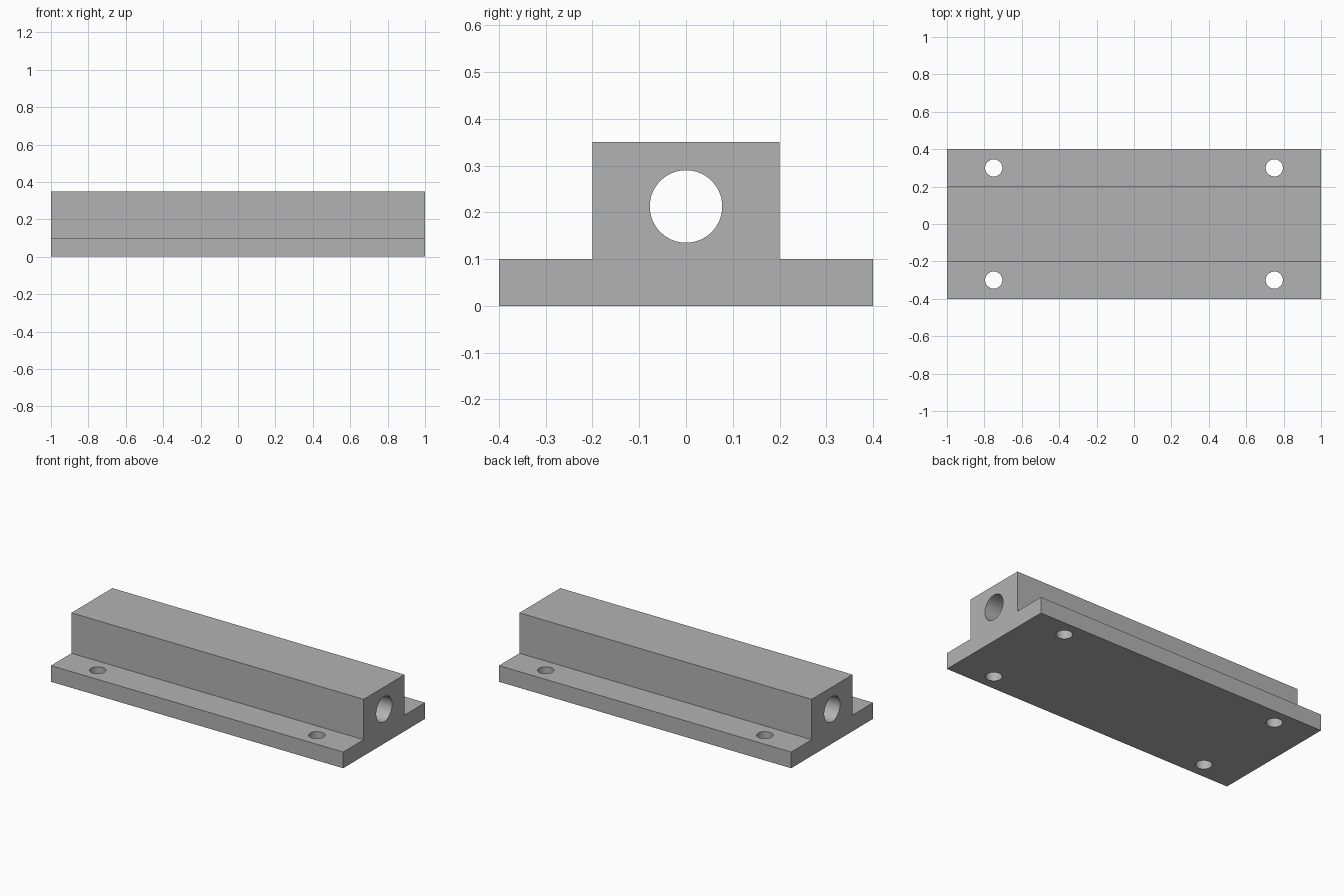
import bpy, bmesh, math

default = bpy.data.objects.get("Cube")
if default:
    bpy.data.objects.remove(default, do_unlink=True)

# Single grey material
grey = bpy.data.materials.new("plain grey")
grey.use_nodes = True
colour = (0.45, 0.45, 0.45, 1)
grey.diffuse_color = colour
grey.node_tree.nodes["Principled BSDF"].inputs["Base Color"].default_value = colour

LENGTH = 2.0


def extruded_profile(name, points):
    """Extrude a y-z profile along the full length in x."""
    bm = bmesh.new()
    face = bm.faces.new([bm.verts.new((-LENGTH / 2, y, z)) for y, z in points])
    side = bmesh.ops.extrude_face_region(bm, geom=[face])
    moved = [v for v in side["geom"] if isinstance(v, bmesh.types.BMVert)]
    bmesh.ops.translate(bm, verts=moved, vec=(LENGTH, 0, 0))
    bmesh.ops.recalc_face_normals(bm, faces=bm.faces)
    mesh = bpy.data.meshes.new(name)
    bm.to_mesh(mesh)
    bm.free()
    mesh.materials.append(grey)
    obj = bpy.data.objects.new(name, mesh)
    bpy.context.collection.objects.link(obj)
    return obj


def drill(target, radius, depth, location, rotation=(0, 0, 0)):
    """Cut a round through hole."""
    bpy.ops.mesh.primitive_cylinder_add(vertices=64, radius=radius, depth=depth,
                                        location=location, rotation=rotation)
    cutter = bpy.context.object
    cutter.name = "hole_cutter"
    cutter.hide_render = True
    cutter.data.materials.append(grey)
    mod = target.modifiers.new("hole", "BOOLEAN")
    mod.operation = "DIFFERENCE"
    mod.solver = "EXACT"
    mod.object = cutter
    bpy.ops.object.select_all(action="DESELECT")
    bpy.context.view_layer.objects.active = target
    target.select_set(True)
    bpy.ops.object.modifier_apply(modifier=mod.name)
    bpy.data.objects.remove(cutter, do_unlink=True)


# Flanged block: wide base with a raised central rail
half = [(0.4, 0), (0.4, 0.1), (0.2, 0.1), (0.2, 0.35)]
block = extruded_profile("flanged_block", half + [(-y, z) for y, z in reversed(half)])

# Lengthwise bore
drill(block, 0.0775, LENGTH + 0.2, (0, 0, 0.2125), (0, math.pi / 2, 0))

# Four mounting holes in the flanges
for sx in (-1, 1):
    for sy in (-1, 1):
        drill(block, 0.046, 0.3, (sx * 0.75, sy * 0.3, 0.05))

bpy.ops.object.shade_smooth_by_angle(angle=math.radians(30))
